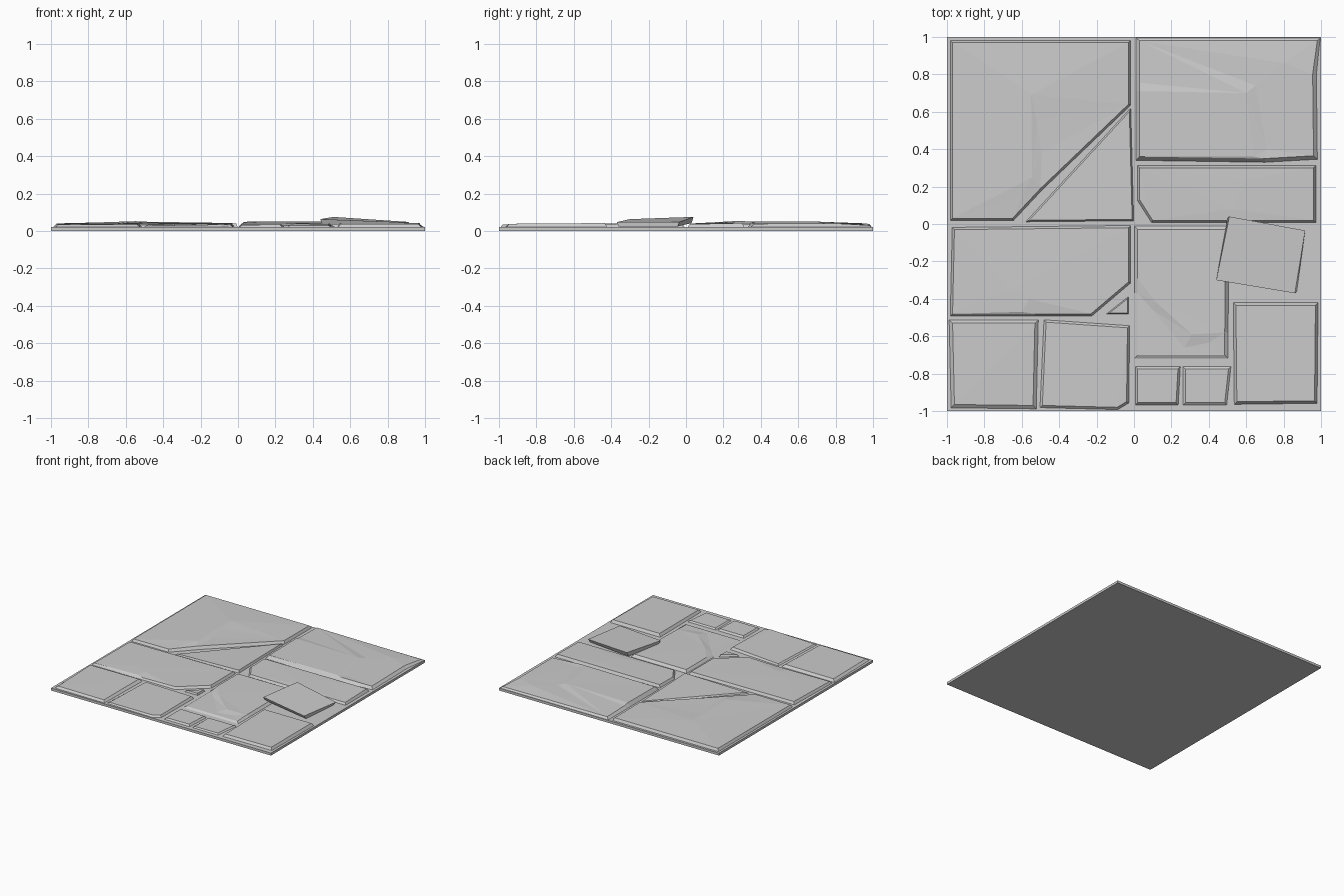
import bpy
from mathutils import Vector
from mathutils.geometry import delaunay_2d_cdt

if "Cube" in bpy.data.objects:
    bpy.data.objects.remove(bpy.data.objects["Cube"])

GROUT = 0.02
footprints = []


def mesh_object(name, verts, faces):
    me = bpy.data.meshes.new(name)
    me.from_pydata(verts, [], faces)
    me.validate()
    ob = bpy.data.objects.new(name, me)
    bpy.context.collection.objects.link(ob)
    return ob


def upward(verts, f):
    a, b, c = (Vector(verts[i][:2]) for i in f[:3])
    return list(f) if (b - a).cross(c - b) > 0 else list(f)[::-1]


def spread(outline, d):
    """Offset a counter-clockwise outline outwards, kept inside the tile."""
    out = []
    for i, p in enumerate(outline):
        p0, p1, p2 = (Vector(outline[j % len(outline)][:2]) for j in (i - 1, i, i + 1))
        e1, e2 = (p1 - p0).normalized(), (p2 - p1).normalized()
        n1, n2 = Vector((e1.y, -e1.x)), Vector((e2.y, -e2.x))
        q = p1 + (n1 + n2) / (1 + n1.dot(n2)) * d
        out.append(Vector((max(-.995, min(.995, q.x)), max(-.995, min(.995, q.y)))))
    return out


def stone(name, outline, inner=(), creases=(), lip=0.012):
    """Worn slab: outline (x, y, z) counter-clockwise, inner points and crease edges."""
    pts = list(outline) + list(inner)
    n = len(outline)
    edges = [(a + n, b + n) for a, b in creases]
    vs, _, fs, ov, _, _ = delaunay_2d_cdt(
        [Vector(p[:2]) for p in pts], edges, [list(range(n))], 1, 1e-5)
    verts = [(v.x, v.y, pts[o[0]][2] if o else 0.042) for v, o in zip(vs, ov)]
    faces = [upward(verts, f) for f in fs]
    # sloping sides down into the grout
    foot = spread(outline, lip)
    footprints.append(foot)
    base = len(verts)
    verts += [(p[0], p[1], p[2]) for p in outline]
    verts += [(p.x, p.y, GROUT) for p in foot]
    for i in range(n):
        j = (i + 1) % n
        faces.append([base + n + i, base + n + j, base + j, base + i])
    return mesh_object(name, verts, faces)


# north-west: large slab with a step, and its broken-off corner
stone("northwest_slab",
      [(-.97, .03, .038), (-.65, .03, .04), (-.5, .19, .044), (-.03, .64, .042),
       (-.03, .97, .04), (-.97, .97, .04)],
      [(-.55, .69, .05), (-.545, .25, .052), (-.52, .55, .045), (-.495, .38, .043),
       (-.6, .15, .046)],
      [(0, 1), (0, 2), (2, 3), (1, 4)])
stone("northwest_broken_corner",
      [(-.56, .02, .028), (-.01, .025, .04), (-.025, .60, .034)], lip=.008)

# north-east: raised panel with worn margins
stone("northeast_slab",
      [(.03, .36, .046), (.70, .35, .045), (.96, .365, .038), (.955, .8, .04),
       (.98, .98, .03), (.03, .98, .036), (.03, .755, .041), (.03, .71, .049)],
      [(.6, .70, .05), (.64, .36, .049), (.65, .74, .041), (.71, .40, .041),
       (.80, .86, .041)],
      [(0, 1), (2, 3), (0, 2), (2, 4)], lip=.02)
stone("east_slab",
      [(.10, .02, .036), (.96, .02, .036), (.96, .30, .042), (.03, .30, .04),
       (.03, .13, .037)],
      [(.52, .08, .04), (.60, .24, .042)], [(0, 1)])

# west: slab with a chipped corner
stone("west_slab",
      [(-.97, -.48, .036), (-.53, -.48, .032), (-.23, -.48, .038), (-.03, -.31, .039),
       (-.03, -.02, .04), (-.96, -.03, .04)],
      [(-.66, -.35, .041), (-.56, -.40, .04), (-.60, -.47, .038)],
      [(0, 1), (0, 2)])
stone("west_chip", [(-.13, -.475, .034), (-.035, -.475, .034), (-.035, -.40, .036)],
      lip=.006)

# south-west pair
stone("southwest_slab",
      [(-.96, -.965, .034), (-.54, -.97, .034), (-.53, -.53, .04), (-.97, -.53, .038)],
      lip=.018)
stone("south_slab",
      [(-.49, -.97, .028), (-.09, -.98, .034), (-.04, -.95, .034), (-.035, -.555, .04),
       (-.47, -.525, .03)])

# centre: slab with a broken diagonal lower corner
stone("centre_slab",
      [(.02, -.70, .03), (.22, -.70, .03), (.485, -.70, .03), (.485, -.58, .036),
       (.49, -.03, .042), (.02, -.03, .04), (.02, -.29, .04), (.02, -.37, .031)],
      [(.12, -.42, .04), (.31, -.59, .04), (.10, -.46, .03), (.27, -.66, .03),
       (.40, -.635, .031)],
      [(0, 1), (2, 3), (3, 4)], lip=.018)

# small pavers and the south-east slab
for name, x0, x1, x2, h in (("small_paver_left", .02, .225, .235, .034),
                            ("small_paver_right", .275, .485, .505, .03)):
    stone(name, [(x0, -.955, h - .002), (x1, -.955, h), (x2, -.775, h), (x0, -.775, h)])
stone("southeast_slab",
      [(.55, -.95, .038), (.965, -.945, .038), (.97, -.435, .042), (.545, -.435, .042)],
      lip=.014)

# grout bed: flat bottom, low rim, top cut around every stone
pts = [Vector(c) for c in ((-1, -1), (1, -1), (1, 1), (-1, 1))]
loops = []
for foot in footprints:
    loops.append(list(range(len(pts), len(pts) + len(foot))))
    pts += foot
vs, _, fs, _, _, of = delaunay_2d_cdt(pts, [], loops, 0, 1e-5)
verts = [(v.x, v.y, GROUT) for v in vs]
faces = [upward(verts, f) for f, o in zip(fs, of) if not o]
k = len(verts)
verts += [(p.x, p.y, z) for z in (0, GROUT) for p in pts[:4]]
faces.append([k + 3, k + 2, k + 1, k])
faces += [[k + i, k + (i + 1) % 4, k + 4 + (i + 1) % 4, k + 4 + i] for i in range(4)]
mesh_object("grout_bed", verts, faces)

# loose paver lying tilted over its neighbours
top = [(.44, -.30, .063), (.86, -.37, .047), (.915, -.035, .048), (.51, .04, .075)]
bottom = [(.45, -.29, .036), (.87, -.36, .024), (.90, -.045, .024), (.50, .03, .042)]
mesh_object("loose_paver", bottom + top,
            [[3, 2, 1, 0], [4, 5, 6, 7]] +
            [[i, (i + 1) % 4, 4 + (i + 1) % 4, 4 + i] for i in range(4)])
